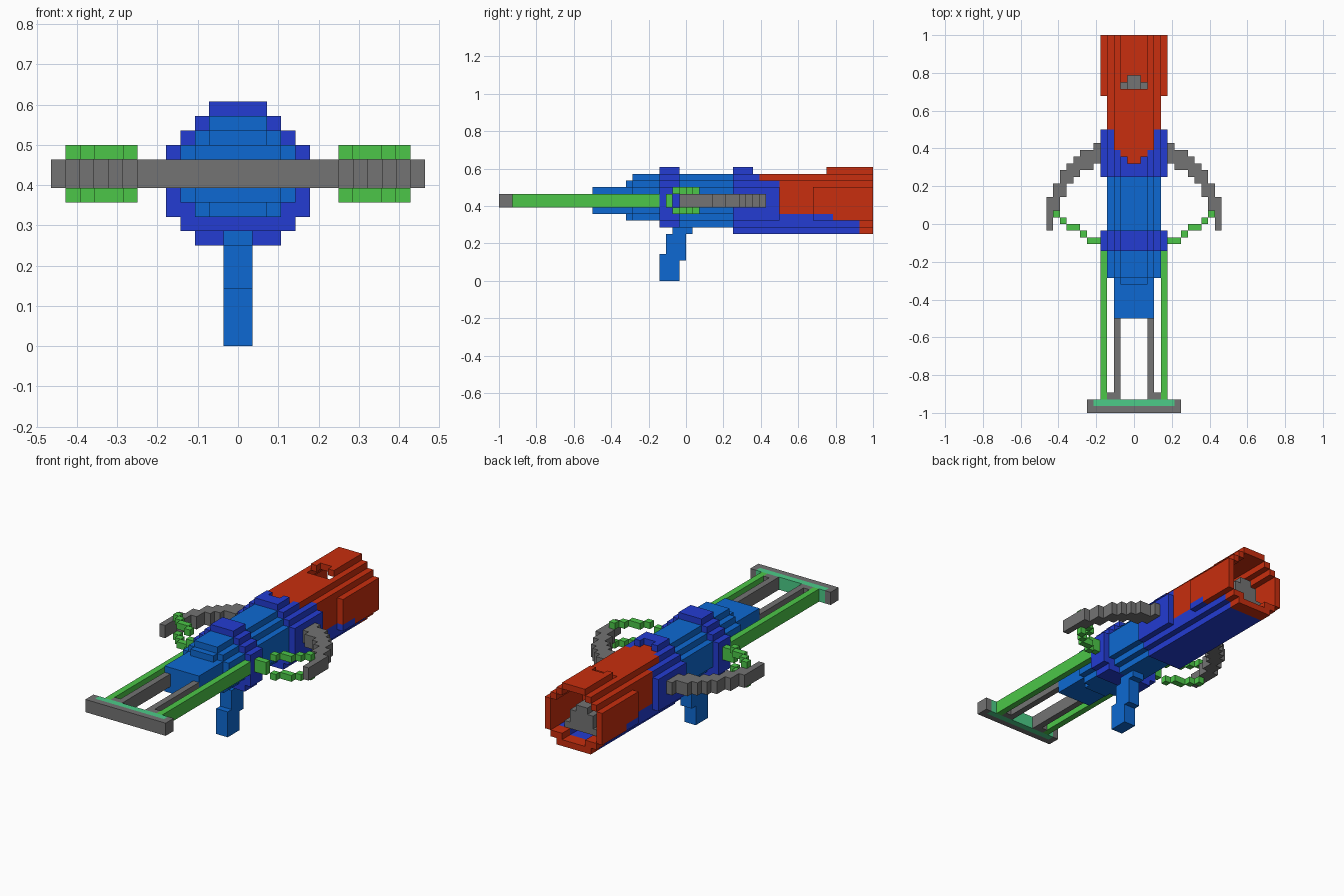
import bpy, bmesh
from mathutils import Vector

if "Cube" in bpy.data.objects:
    bpy.data.objects.remove(bpy.data.objects["Cube"])

U = 1 / 28          # block size
grid = {}           # (x, y, z) -> part name


def lin(c):
    return c / 12.92 if c <= 0.04045 else ((c + 0.055) / 1.055) ** 2.4


def material(name, rgb):
    m = bpy.data.materials.new(name)
    m.diffuse_color = [lin(c / 255) for c in rgb] + [1]
    m.use_nodes = True
    m.node_tree.nodes["Principled BSDF"].inputs["Base Color"].default_value = m.diffuse_color
    return m


blue = material("bright blue", (13, 105, 210))
navy = material("deep blue", (35, 60, 210))
red = material("orange red", (200, 46, 14))
grey = material("grey", (115, 115, 115))
green = material("green", (76, 198, 72))
teal = material("teal", (76, 204, 136))

parts = {"body": blue, "grip": blue, "rear_ring": navy, "lower_shell": navy,
         "muzzle_shell": red, "barrel": grey, "bow_arms": grey, "stock_rails": grey,
         "stock_end": grey, "stock_plate": teal, "draw_bars": green, "bow_strings": green}


def box(part, x, y, z):
    """Fill blocks in half-open ranges; part None carves."""
    for i in range(*x):
        for j in range(*y):
            for k in range(*z):
                if part:
                    grid[i, j, k] = part
                else:
                    grid.pop((i, j, k), None)


def pair(part, x, y, z):
    box(part, x, y, z)
    box(part, (-x[1], -x[0]), y, z)


def section(part, y, rows):
    """Stepped round section: rows are (z0, z1, half width)."""
    for z0, z1, w in rows:
        box(part, (-w, w), y, (z0, z1))


small = [(9, 10, 3), (10, 14, 4), (14, 15, 3), (15, 16, 2)]
ring = [(8, 9, 4), (9, 14, 5), (14, 15, 4), (15, 16, 3), (16, 17, 2)]

# Main body and rear ring
box("body", (-3, 3), (-14, -8), (10, 14))
box("body", (-2, 2), (-9, -8), (9, 15))
section("body", (-8, 7), small)
box("body", (-2, 2), (-4, 7), (8, 9))
section("rear_ring", (-4, -1), ring)

# Grip
box("grip", (-1, 1), (-4, -1), (0, 4))
box("grip", (-1, 1), (-3, 0), (3, 7))
box("grip", (-1, 1), (-2, 1), (7, 8))

# Front ring and lower shell
section("lower_shell", (7, 10), [(7, 8, 3)] + ring)
section("lower_shell", (10, 14), [(7, 8, 3), (8, 9, 4), (9, 14, 5), (14, 15, 4), (15, 16, 3)])
section("lower_shell", (14, 26), [(7, 8, 3), (8, 10, 4)])

# Red muzzle shell with tapered tongue on top
section("muzzle_shell", (14, 19), [(10, 14, 4), (14, 15, 4), (15, 16, 3)])
section("muzzle_shell", (19, 28), [(10, 14, 5), (14, 15, 4), (15, 16, 3)])
section("lower_shell", (19, 22), [(9, 10, 5)])
section("muzzle_shell", (22, 28), [(9, 10, 5)])
section("muzzle_shell", (26, 28), [(7, 8, 3), (8, 9, 4)])
section("muzzle_shell", (21, 28), [(16, 17, 2)])
box("muzzle_shell", (-3, 3), (11, 14), (15, 16))
box("muzzle_shell", (-2, 2), (10, 11), (15, 16))
box(None, (-1, 1), (9, 10), (16, 17))
box("muzzle_shell", (-1, 1), (9, 10), (15, 16))
box(None, (-1, 1), (21, 22), (16, 17))

# Hollow muzzle with stepped barrel inside
section(None, (20, 28), [(8, 9, 2), (9, 14, 4), (14, 15, 3), (15, 16, 2)])
box("barrel", (-2, 2), (20, 26), (9, 12))
box("barrel", (-1, 1), (20, 26), (12, 13))
box("barrel", (-3, 3), (20, 26), (9, 10))

# Bow arms: x range, y range
for x0, x1, y0, y1 in [(5, 6, 9, 12), (6, 8, 8, 11), (8, 9, 7, 10), (9, 10, 6, 9),
                       (10, 11, 4, 8), (11, 12, 2, 6), (12, 13, -1, 4)]:
    pair("bow_arms", (x0, x1), (y0, y1), (11, 13))

# Strings: two strands joining at the draw bar
for x0, x1, y in [(11, 12, 1), (10, 11, 0), (8, 10, -1), (7, 8, -2)]:
    for z in (10, 13):
        pair("bow_strings", (x0, x1), (y, y + 1), (z, z + 1))
pair("bow_strings", (5, 7), (-3, -2), (11, 13))

# Draw bars, rails and shoulder stock
pair("draw_bars", (4, 5), (-26, -4), (11, 13))
pair("stock_rails", (2, 3), (-26, -14), (11, 13))
pair("stock_rails", (3, 4), (-26, -25), (11, 13))
box("stock_end", (-7, 7), (-28, -26), (11, 13))
box("stock_plate", (-6, 6), (-27, -26), (11, 13))

# Turn each part into one object made of its exposed faces
for name, mat in parts.items():
    bm = bmesh.new()
    for cell, part in grid.items():
        if part != name:
            continue
        c = Vector(cell) + Vector((0.5, 0.5, 0.5))
        for a in range(3):
            for s in (-1, 1):
                n = Vector((0, 0, 0))
                n[a] = s
                if tuple(int(v) for v in Vector(cell) + n) in grid:
                    continue
                p, q = Vector((0, 0, 0)), Vector((0, 0, 0))
                p[(a + 1) % 3] = 0.5
                q[(a + 2) % 3] = 0.5 * s
                f = c + n * 0.5
                bm.faces.new([bm.verts.new((f + u * p + v * q) * U)
                              for u, v in ((-1, -1), (1, -1), (1, 1), (-1, 1))])
    bmesh.ops.remove_doubles(bm, verts=bm.verts, dist=U * 0.01)
    bmesh.ops.dissolve_limit(bm, angle_limit=0.01, verts=bm.verts, edges=bm.edges)
    me = bpy.data.meshes.new(name)
    bm.to_mesh(me)
    bm.free()
    me.materials.append(mat)
    bpy.context.collection.objects.link(bpy.data.objects.new(name, me))
